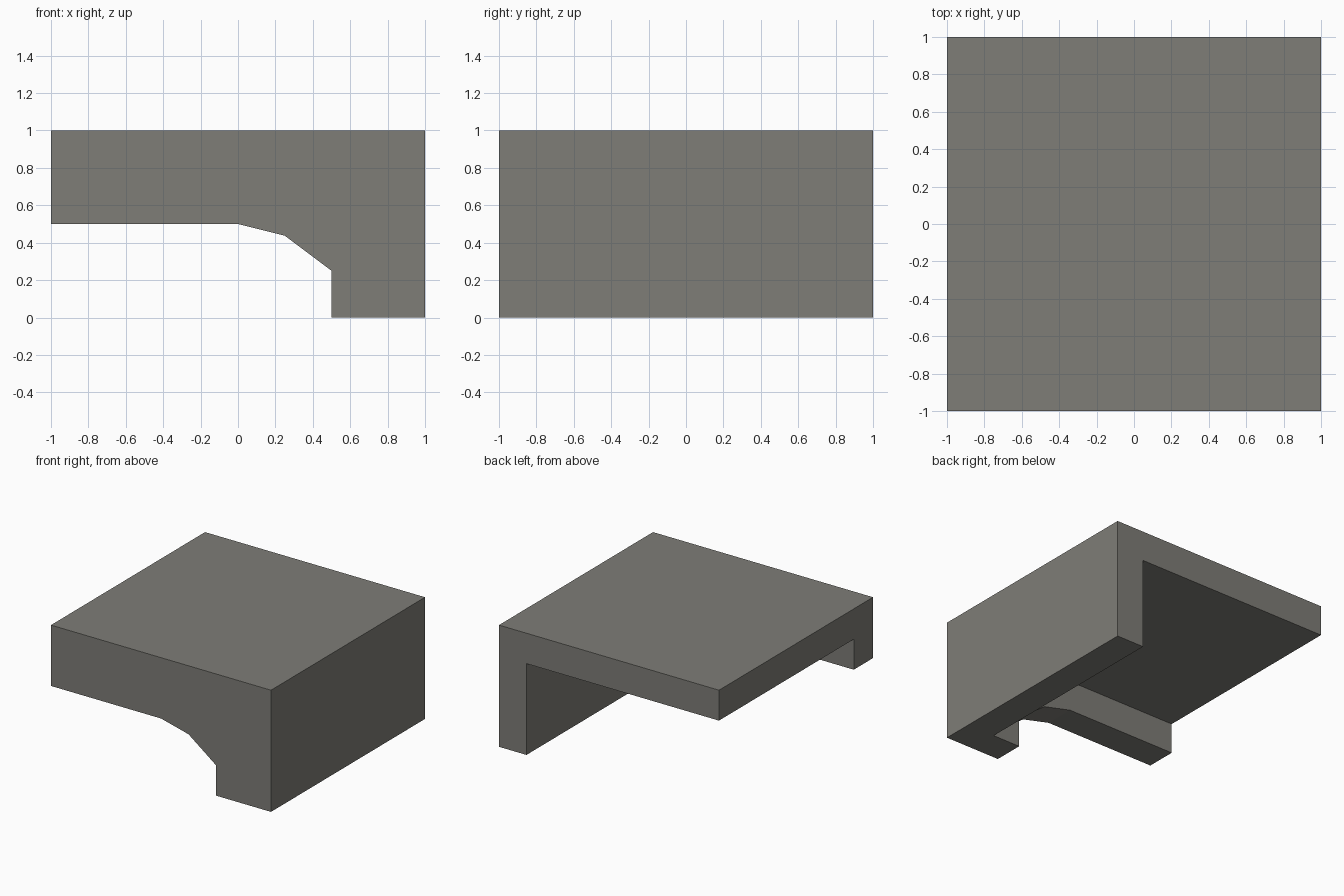
import bpy
import bmesh

if "Cube" in bpy.data.objects:
    bpy.data.objects.remove(bpy.data.objects["Cube"])

SIZE = 1.0     # half width and half depth
WALL = 0.25    # thickness of top slab, side wall and front panel


def extrude_profile(name, profile, y_front, y_back):
    """Solid made from an x-z outline pushed from y_front to y_back."""
    bm = bmesh.new()
    face = bm.faces.new([bm.verts.new((x, y_front, z)) for x, z in profile])
    new = bmesh.ops.extrude_face_region(bm, geom=[face])["geom"]
    moved = [v for v in new if isinstance(v, bmesh.types.BMVert)]
    bmesh.ops.translate(bm, vec=(0, y_back - y_front, 0), verts=moved)
    bmesh.ops.recalc_face_normals(bm, faces=bm.faces)
    mesh = bpy.data.meshes.new(name)
    bm.to_mesh(mesh)
    bm.free()
    obj = bpy.data.objects.new(name, mesh)
    bpy.context.collection.objects.link(obj)
    return obj


stone = bpy.data.materials.new("warm grey stone")
stone.diffuse_color = (0.21, 0.205, 0.185, 1)
stone.use_nodes = True
stone.node_tree.nodes["Principled BSDF"].inputs["Base Color"].default_value = stone.diffuse_color

# Block with the half-arch outline of the front panel
block = extrude_profile("arch_corner_block", [
    (-SIZE, 0.5), (0, 0.5), (0.25, 0.4375), (0.5, 0.25),
    (0.5, 0), (SIZE, 0), (SIZE, 1), (-SIZE, 1)], -SIZE, SIZE)
block.data.materials.append(stone)

# Hollow behind the panel, open to the left, back and below
inner_x, inner_z = SIZE - WALL, 1 - WALL
hollow = extrude_profile("hollow_cutter", [
    (-1.2, -0.2), (inner_x, -0.2), (inner_x, inner_z), (-1.2, inner_z)],
    -SIZE + WALL, 1.2)
hollow.hide_render = True
hollow.data.materials.append(stone)

cut = block.modifiers.new("hollow", 'BOOLEAN')
cut.operation = 'DIFFERENCE'
cut.solver = 'EXACT'
cut.object = hollow

# Apply the cut and discard the cutter
bpy.context.view_layer.objects.active = block
block.select_set(True)
bpy.ops.object.modifier_apply(modifier=cut.name)
bpy.data.objects.remove(hollow)
